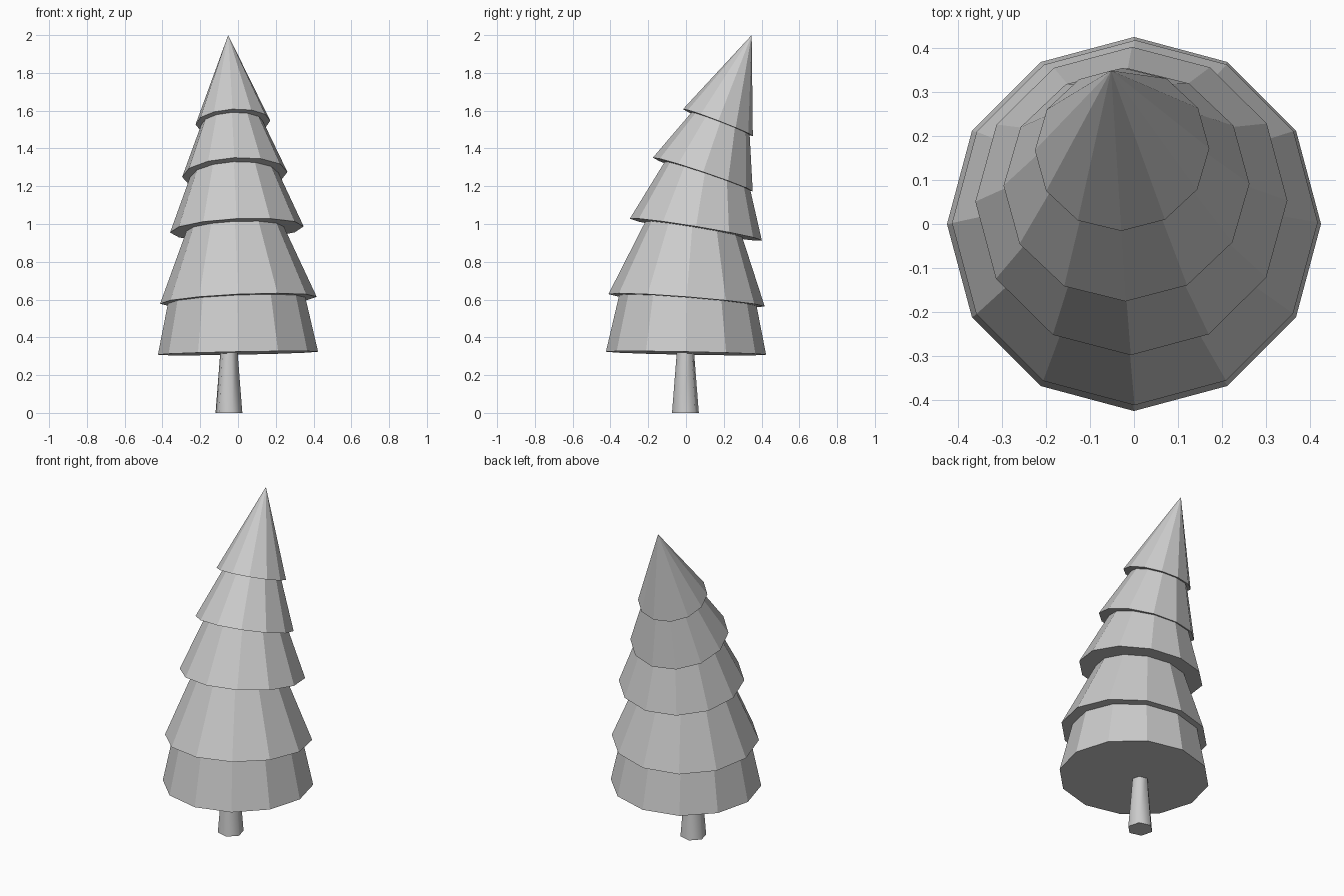
import bpy, bmesh, math
from mathutils import Vector

if "Cube" in bpy.data.objects:
    bpy.data.objects.remove(bpy.data.objects["Cube"])


def cone_part(name, centre, radius, tilt, rise, top_radius=0.0, sides=12, turn=0.0):
    """Closed cone whose axis leans; tilt = base slope (dz/dx, dz/dy), rise = height in z."""
    normal = Vector((-tilt[0], -tilt[1], 1.0))
    rot = Vector((0, 0, 1)).rotation_difference(normal)
    base = Vector(centre)
    tip = base + normal * rise

    bm = bmesh.new()

    def ring(c, r):
        pts = []
        for i in range(sides):
            a = turn + 2 * math.pi * i / sides
            pts.append(bm.verts.new(c + rot @ Vector((r * math.cos(a), r * math.sin(a), 0))))
        return pts

    low = ring(base, radius)
    bm.faces.new(low[::-1])
    if top_radius > 0:
        high = ring(tip, top_radius)
        bm.faces.new(high)
    else:
        high = [bm.verts.new(tip)]
    for i in range(sides):
        j = (i + 1) % sides
        if top_radius > 0:
            bm.faces.new((low[i], low[j], high[j], high[i]))
        else:
            bm.faces.new((low[i], low[j], high[0]))
    mesh = bpy.data.meshes.new(name)
    bm.to_mesh(mesh)
    bm.free()
    obj = bpy.data.objects.new(name, mesh)
    bpy.context.collection.objects.link(obj)
    return obj


# Foliage tiers, bottom to top, leaning further back as they rise
tiers = [
    # centre, radius, base slope, rise, top radius
    ((0.0, 0.0, 0.316), 0.424, (0.019, -0.019), 0.40, 0.338),
    ((0.002, 0.003, 0.596), 0.415, (0.045, -0.079), 1.00, 0.0),
    ((-0.006, 0.052, 0.971), 0.354, (0.046, -0.164), 0.855, 0.0),
    ((-0.017, 0.089, 1.262), 0.279, (0.050, -0.338), 0.66, 0.0),
    ((-0.027, 0.169, 1.537), 0.198, (0.054, -0.386), 0.463, 0.0),
]
for n, (centre, radius, tilt, rise, top) in enumerate(tiers, 1):
    cone_part(f"foliage_tier_{n}", centre, radius, tilt, rise, top)

# Six-sided tapered trunk, softly shaded
trunk = cone_part("trunk", (-0.048, -0.003, 0.0), 0.0735, (0, 0), 0.35,
                  top_radius=0.045, sides=6, turn=math.radians(45))
bpy.context.view_layer.objects.active = trunk
trunk.select_set(True)
bpy.ops.object.shade_smooth_by_angle(angle=math.radians(65))
